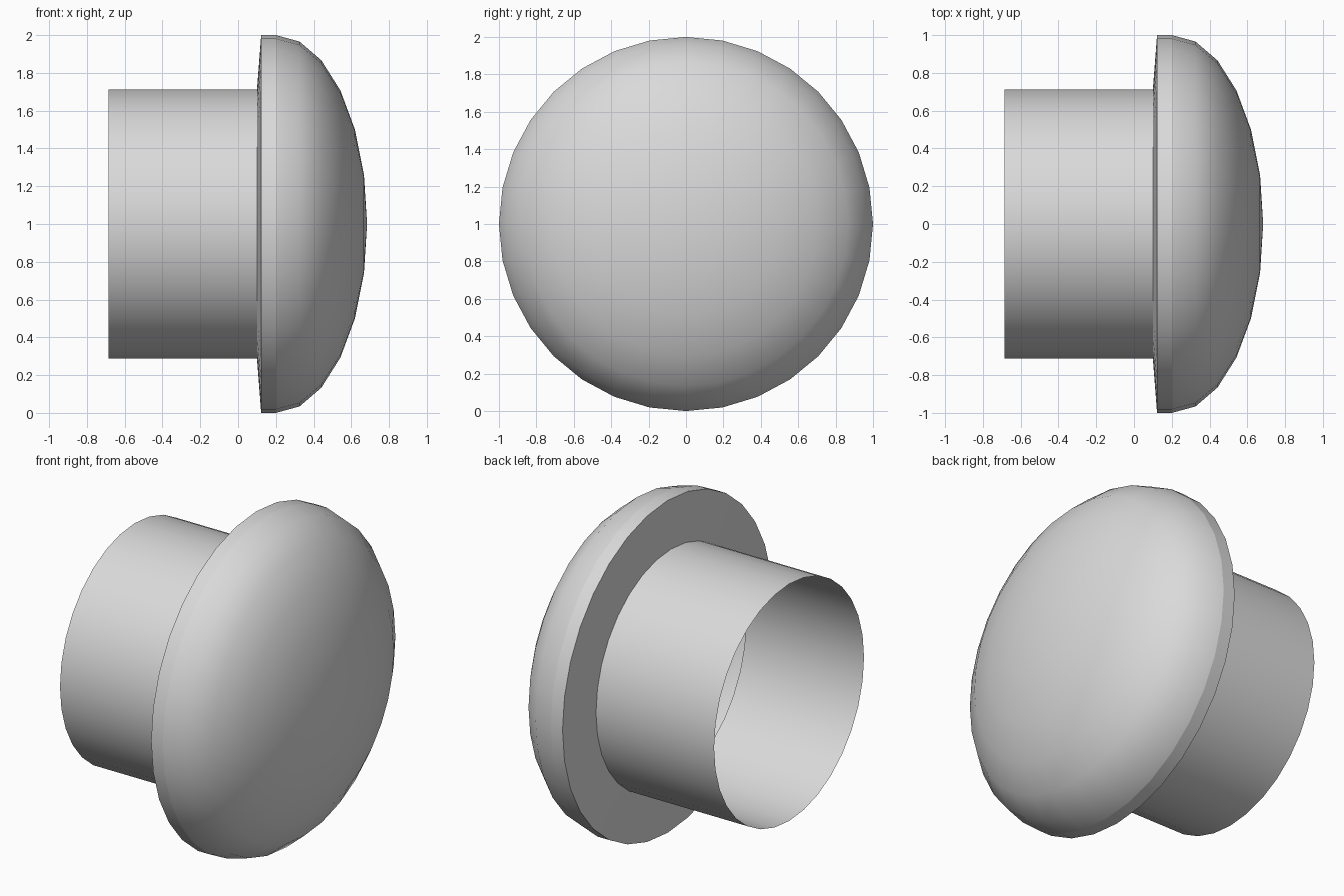
import bpy, bmesh, math

cube = bpy.data.objects.get("Cube")
if cube:
    bpy.data.objects.remove(cube, do_unlink=True)

SIDES = 32
AXIS_Z = 1.0      # height of the turning axis
TUBE_R = 0.713

grey = bpy.data.materials.new("light grey")
grey.use_nodes = True
grey.diffuse_color = (0.7, 0.7, 0.7, 1)
grey.node_tree.nodes["Principled BSDF"].inputs["Base Color"].default_value = (0.7, 0.7, 0.7, 1)


def revolve(name, profile):
    """Turn a profile of (x, radius) points around the x axis."""
    bm = bmesh.new()
    rings = []
    for x, r in profile:
        if r < 1e-4:
            rings.append([bm.verts.new((x, 0, 0))] * SIDES)
        else:
            angles = [2 * math.pi * i / SIDES for i in range(SIDES)]
            rings.append([bm.verts.new((x, r * math.cos(t), r * math.sin(t))) for t in angles])
    for a, b in zip(rings, rings[1:]):
        for i in range(SIDES):
            j = (i + 1) % SIDES
            corners = [a[i], a[j], b[j], b[i]]
            face = bm.faces.new(list(dict.fromkeys(corners)))
            face.smooth = True
    mesh = bpy.data.meshes.new(name)
    bm.to_mesh(mesh)
    bm.free()
    mesh.materials.append(grey)
    obj = bpy.data.objects.new(name, mesh)
    obj.location.z = AXIS_Z
    bpy.context.collection.objects.link(obj)
    return obj


# Open thin-walled tube
revolve("tube", [(-0.686, TUBE_R), (0.1, TUBE_R)])

# Slightly conical back of the head, from the tube out to the rim
revolve("flange", [(0.1, TUBE_R), (0.122, 1.0)])

# Narrow straight rim
revolve("rim", [(0.122, 1.0), (0.2, 1.0)])

# Hollow domed head, a quarter ellipse in six steps
steps = [math.radians(15 * k) for k in range(7)]
revolve("dome", [(0.2 + 0.484 * math.sin(a), math.cos(a)) for a in steps])
